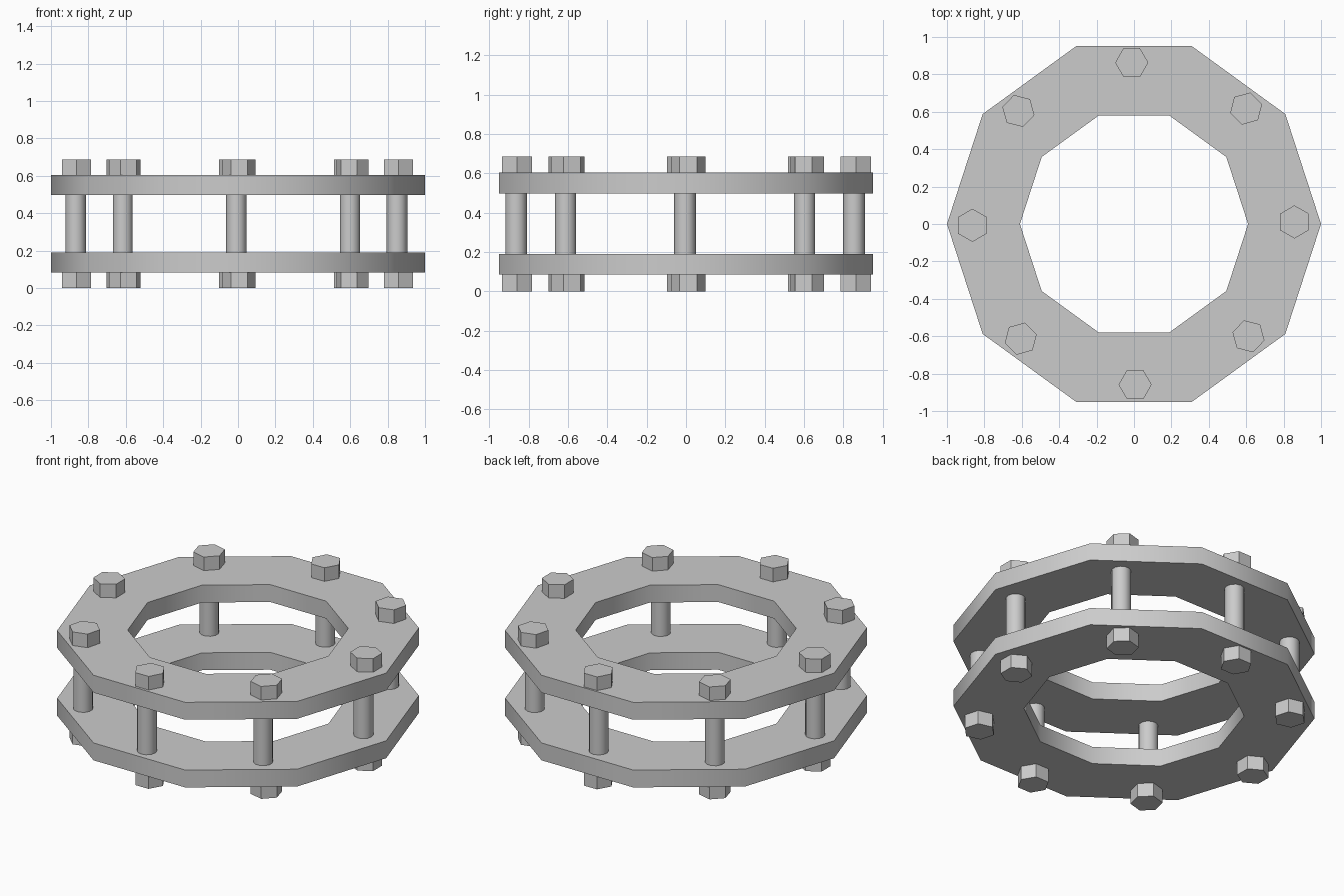
import bpy, bmesh
from math import cos, sin, pi, radians

if "Cube" in bpy.data.objects:
    bpy.data.objects.remove(bpy.data.objects["Cube"])

def finish(name, bm):
    bmesh.ops.recalc_face_normals(bm, faces=bm.faces)
    me = bpy.data.meshes.new(name)
    bm.to_mesh(me)
    bm.free()
    ob = bpy.data.objects.new(name, me)
    bpy.context.collection.objects.link(ob)
    bpy.ops.object.select_all(action='DESELECT')
    bpy.context.view_layer.objects.active = ob
    ob.select_set(True)
    bpy.ops.object.shade_smooth_by_angle(angle=radians(40))
    return ob

def ring(name, r_out, r_in, z0, z1, n=10):
    bm = bmesh.new()
    profile = [(r_in, z0), (r_out, z0), (r_out, z1), (r_in, z1)]
    loops = [[bm.verts.new((r * cos(2 * pi * i / n), r * sin(2 * pi * i / n), z))
              for r, z in profile] for i in range(n)]
    for i in range(n):
        a, b = loops[i], loops[(i + 1) % n]
        for j in range(4):
            k = (j + 1) % 4
            bm.faces.new((a[j], b[j], b[k], a[k]))
    return finish(name, bm)

def prism(name, n, r, x, y, z0, z1, turn):
    bm = bmesh.new()
    pts = [(x + r * cos(turn + 2 * pi * i / n), y + r * sin(turn + 2 * pi * i / n))
           for i in range(n)]
    low = [bm.verts.new((px, py, z0)) for px, py in pts]
    top = [bm.verts.new((px, py, z1)) for px, py in pts]
    bm.faces.new(low)
    bm.faces.new(top)
    for i in range(n):
        k = (i + 1) % n
        bm.faces.new((low[i], low[k], top[k], top[i]))
    return finish(name, bm)

# Heights of the stacked parts
Z = [0.0, 0.084, 0.19, 0.497, 0.603, 0.686]

# Two ten-sided flange rings
ring("lower_ring", 1.0, 0.61, Z[1], Z[2])
ring("upper_ring", 1.0, 0.61, Z[3], Z[4])

# Eight bolts: shaft, hexagonal head above and nut below
for i in range(8):
    a = i * pi / 4
    prism(f"bolt_shaft_{i}", 12, 0.055, -0.009 + 0.859 * cos(a), -0.005 + 0.859 * sin(a),
          Z[1], Z[4], a)
    h = a + radians(0.6)
    x, y = -0.003 + 0.861 * cos(h), 0.002 + 0.861 * sin(h)
    prism(f"bolt_head_{i}", 6, 0.0885, x, y, Z[4], Z[5], h + pi / 2)
    prism(f"bolt_nut_{i}", 6, 0.0885, x, y, Z[0], Z[1], h + pi / 2)
